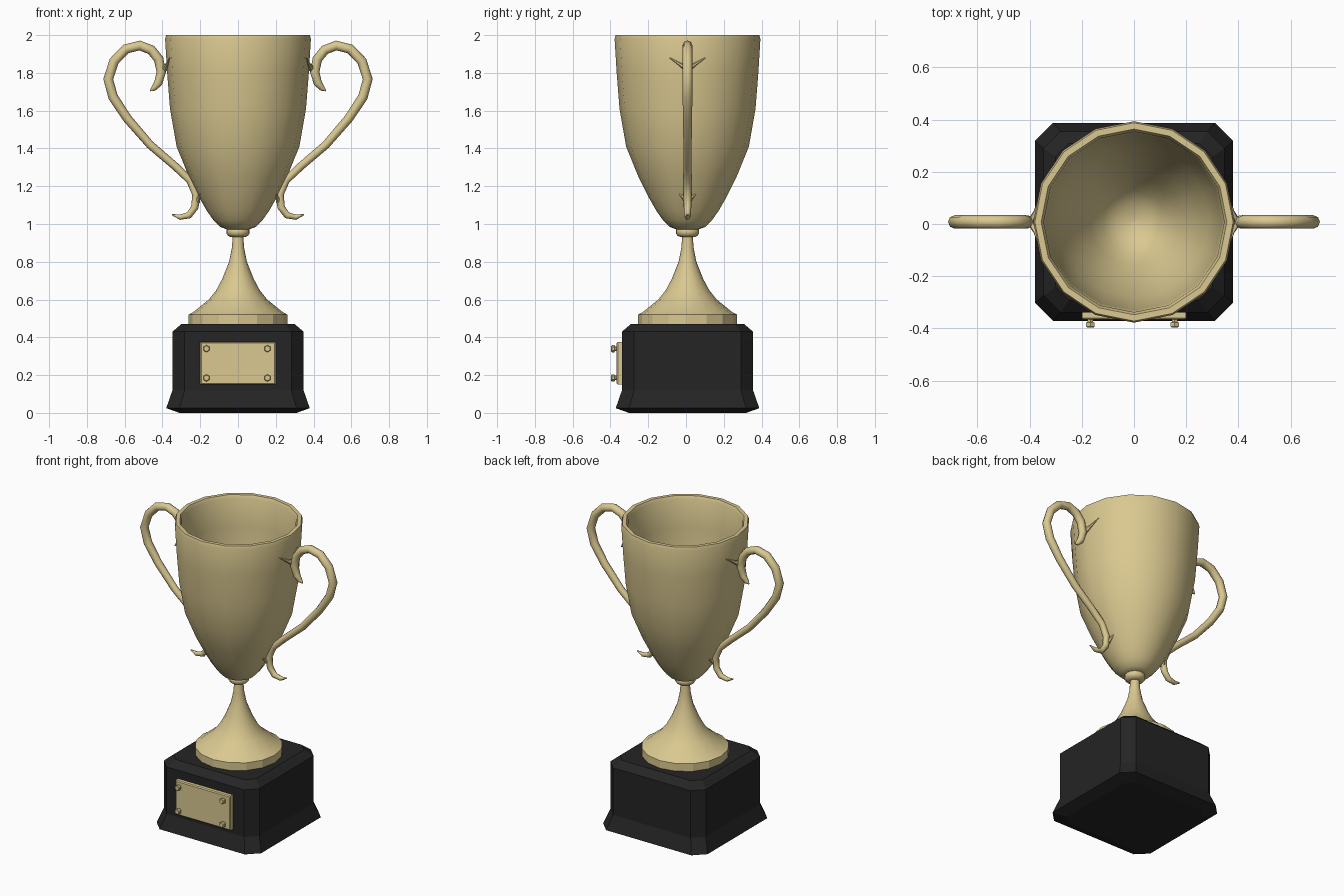
import bpy, bmesh
from math import cos, sin, pi, radians
from mathutils import Vector

if "Cube" in bpy.data.objects:
    bpy.data.objects.remove(bpy.data.objects["Cube"])

YC = 0.008  # depth offset, the plaque shifts the overall centre


def material(name, rgb):
    m = bpy.data.materials.new(name)
    m.diffuse_color = (*rgb, 1)
    m.use_nodes = True
    m.node_tree.nodes["Principled BSDF"].inputs["Base Color"].default_value = m.diffuse_color
    return m


GOLD = material("gold", (0.70, 0.58, 0.28))
BLACK = material("black", (0.018, 0.018, 0.018))


def loft(name, rings, mat, smooth=None):
    """Skin equal-length rings of points, capping both ends."""
    bm = bmesh.new()
    vs = [[bm.verts.new(p) for p in ring] for ring in rings]
    n = len(vs[0])
    for a, b in zip(vs, vs[1:]):
        for i in range(n):
            j = (i + 1) % n
            bm.faces.new((a[i], a[j], b[j], b[i]))
    bm.faces.new(vs[0][::-1])
    bm.faces.new(vs[-1])
    bmesh.ops.recalc_face_normals(bm, faces=bm.faces)
    me = bpy.data.meshes.new(name)
    bm.to_mesh(me)
    bm.free()
    if smooth:
        me.polygons.foreach_set("use_smooth", [True] * len(me.polygons))
        me.set_sharp_from_angle(angle=radians(smooth))
    me.materials.append(mat)
    ob = bpy.data.objects.new(name, me)
    bpy.context.collection.objects.link(ob)
    return ob


def lathe(name, profile, mat, sides=16, smooth=40):
    return loft(name, [[(r * cos(2 * pi * i / sides), YC + r * sin(2 * pi * i / sides), z)
                        for i in range(sides)] for r, z in profile], mat, smooth)


def tube(name, path, radii, axis, sides=8):
    """Sweep a circle along a path that is not parallel to axis."""
    pts = [Vector(p) for p in path]
    rings = []
    for k, p in enumerate(pts):
        t = (pts[min(k + 1, len(pts) - 1)] - pts[max(k - 1, 0)]).normalized()
        u = t.cross(Vector(axis)).normalized()
        v = t.cross(u)
        rings.append([p + radii[k] * (u * cos(2 * pi * i / sides) + v * sin(2 * pi * i / sides))
                      for i in range(sides)])
    return loft(name, rings, GOLD, 50)


def octagon(h, c, z):
    """Square outline with cut corners."""
    k = h - c
    return [(x, y + YC, z) for x, y in ((h, -k), (h, k), (k, h), (-k, h),
                                        (-h, k), (-h, -k), (-k, -h), (k, -h))]


# plinth
loft("plinth", [octagon(*r) for r in ((0.31, 0.05, 0), (0.38, 0.07, 0.025), (0.347, 0.065, 0.12),
                                      (0.347, 0.065, 0.43), (0.30, 0.05, 0.47))], BLACK)

# stem with foot
stem = lathe("stem", [(0.262, 0.47), (0.262, 0.52), (0.235, 0.535), (0.155, 0.60), (0.115, 0.65),
                      (0.083, 0.71), (0.047, 0.80), (0.033, 0.87), (0.027, 0.945)], GOLD)
for p in stem.data.polygons:
    if p.center.z < 0.51:
        p.use_smooth = False

# collar between stem and cup
lathe("collar", [(0.035, 0.93), (0.052, 0.937), (0.062, 0.95), (0.062, 0.968), (0.05, 0.985)], GOLD)

# hollow cup, outside up then inside down
lathe("cup", [(0.06, 0.972), (0.095, 0.985), (0.13, 1.02), (0.165, 1.07), (0.205, 1.14),
              (0.26, 1.25), (0.325, 1.41), (0.36, 1.61), (0.375, 1.80), (0.386, 1.98),
              (0.38, 2.0), (0.356, 2.0), (0.346, 1.98), (0.338, 1.80), (0.325, 1.61),
              (0.29, 1.41), (0.225, 1.25), (0.17, 1.14), (0.12, 1.06), (0.07, 1.02),
              (0.01, 1.005)], GOLD, smooth=60)

# scroll handles with small struts joining them to the cup
SCROLL = [(.465, 1.705), (.448, 1.716), (.423, 1.745), (.406, 1.804), (.420, 1.873), (.46, 1.922),
          (.52, 1.945), (.593, 1.927), (.656, 1.862), (.687, 1.767), (.661, 1.672), (.587, 1.56),
          (.466, 1.42), (.333, 1.306), (.254, 1.232), (.222, 1.158), (.228, 1.089), (.26, 1.046),
          (.307, 1.036), (.35, 1.05)]
WIDTH = [.003, .014, .022, .025] + [.026] * 7 + [.024, .022, .021, .021, .021, .020, .018, .014, .003]
for side, s in (("right", 1), ("left", -1)):
    tube("handle_" + side, [(s * x, YC, z) for x, z in SCROLL], WIDTH, (0, 1, 0))
    for level, xi, xo, z, dy, dz in (("upper", .362, .392, 1.82, .095, .06),
                                     ("lower", .20, .215, 1.12, .05, .045)):
        for end, e in (("front", -1), ("back", 1)):
            tube(f"strut_{level}_{side}_{end}",
                 [(s * xi, YC + e * dy, z + dz), (s * (xi + xo) / 2, YC + e * dy * .4, z + dz * .4),
                  (s * xo, YC, z)], [.002, .009, .018], (1, 0, 0), 6)

# name plate
F = -0.339
loft("plate", [[(x * w, y, 0.2625 + z * h) for x, z in ((-1, -1), (1, -1), (1, 1), (-1, 1))]
               for y, w, h in ((F + .01, .2, .113), (F - .022, .2, .113), (F - .028, .194, .107))], GOLD)

# screws with hexagonal heads
for x in (-0.167, 0.156):
    for z in (0.185, 0.34):
        loft("screw", [[(x + r * cos(pi * i / 3 + pi / 6), y, z + r * sin(pi * i / 3 + pi / 6))
                        for i in range(6)]
                       for y, r in ((-.36, .012), (-.376, .012), (-.378, .019), (-.392, .019),
                                    (-.396, .015))], GOLD)
